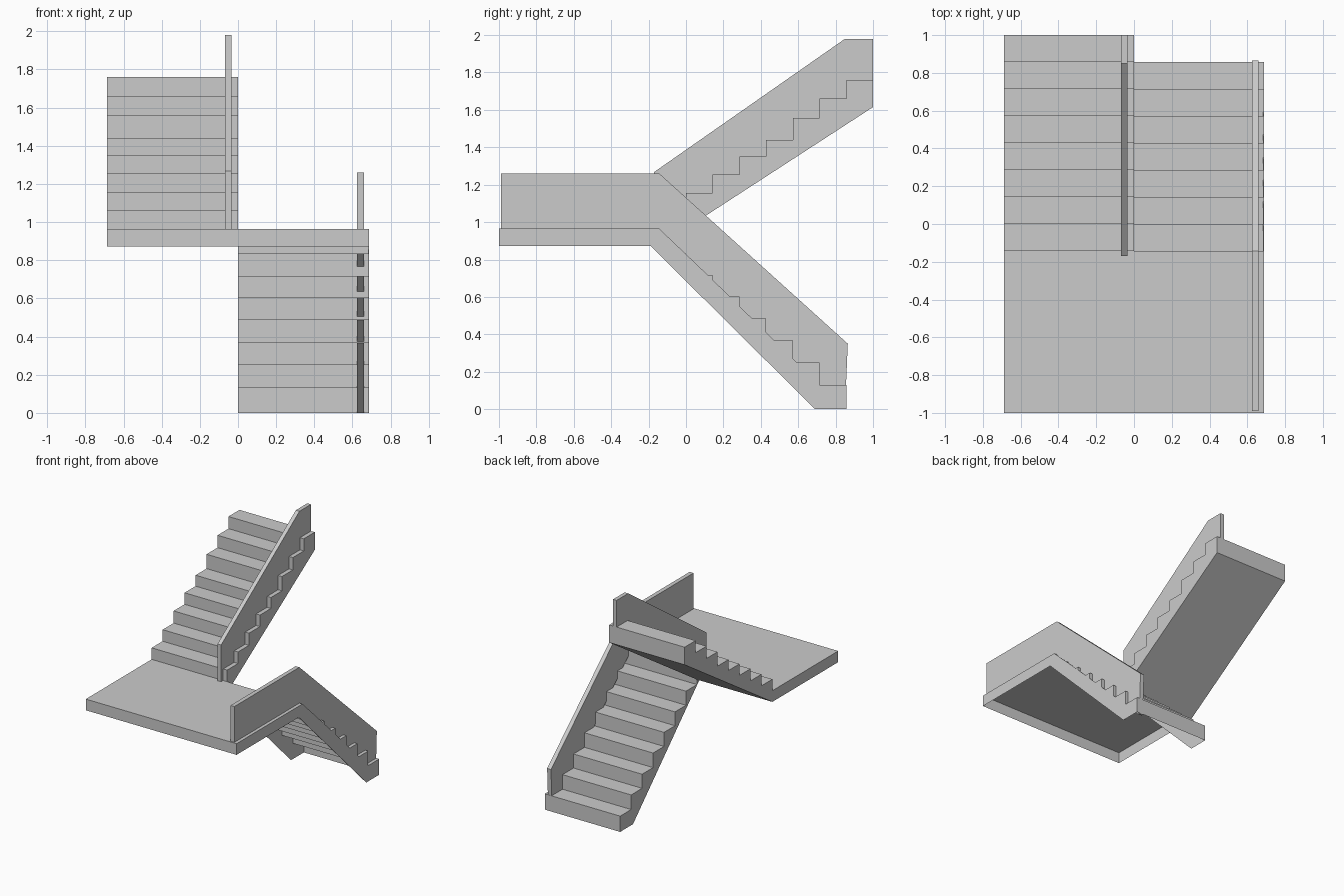
import bpy, bmesh

if "Cube" in bpy.data.objects:
    bpy.data.objects.remove(bpy.data.objects["Cube"])

def prism(name, profile, x0, x1, skip=()):
    """Extrude a (y, z) profile along x; skip lists profile edges left open."""
    bm = bmesh.new()
    a = [bm.verts.new((x0, y, z)) for y, z in profile]
    b = [bm.verts.new((x1, y, z)) for y, z in profile]
    n = len(profile)
    bm.faces.new(a)
    bm.faces.new(b[::-1])
    gaps = []
    for i in range(n):
        j = (i + 1) % n
        f = bm.faces.new((a[i], b[i], b[j], a[j]))
        if i in skip or i - n in skip:
            gaps.append(f)
    bmesh.ops.recalc_face_normals(bm, faces=bm.faces[:])
    bmesh.ops.delete(bm, geom=gaps, context='FACES_ONLY')
    mesh = bpy.data.meshes.new(name)
    bm.to_mesh(mesh)
    bm.free()
    ob = bpy.data.objects.new(name, mesh)
    bpy.context.collection.objects.link(ob)
    return ob

W = 0.687           # flight width
RUN = 1 / 7         # tread depth
Y0 = -RUN           # back edge of landing
TOP, LOW = 0.965, 0.873

# landing slab, open underneath and towards the flights
prism("landing", [(Y0, LOW), (Y0, TOP), (-1, TOP), (-1, LOW)], -W, W, skip=(0, 3))

# lower flight: stepped shell with side stringers and open underside
rises = [0, 0.13, 0.25, 0.366, 0.486, 0.602, 0.716, 0.832, TOP]
steps = []
for i in range(7):
    y = 6 * RUN - i * RUN
    steps += [(y, rises[i]), (y, rises[i + 1])]
steps += [(Y0, rises[7]), (Y0, TOP)]
prism("lower_flight", steps + [(-0.19, LOW), (0.69, 0)], 0, W, skip=(-1, -2, -3))

# outer stringer strip filling the inner corners of the steps
prism("lower_stringer", [(Y0, TOP), (0.12, 0.714), (0.59, 0.252), (0.72, 0.125),
                         (0.72, 0), (0.69, 0), (-0.19, LOW)], W - 0.004, W)

# upper flight with closed sloping soffit
rises = [TOP, 1.06, 1.155, 1.255, 1.35, 1.44, 1.558, 1.66, 1.76]
steps = []
for i in range(8):
    y = Y0 + i * RUN
    steps += [(y, rises[i]), (y, rises[i + 1])]
prism("upper_flight", steps + [(1, 1.76), (1, 1.615), (Y0, LOW)], -W, 0, skip=(-1,))

# solid balustrades
prism("lower_balustrade", [(-0.99, 1.26), (Y0, 1.26), (0.865, 0.35), (0.85, 0),
                           (0.835, 0), (Y0, 0.9), (Y0, 0.962), (-0.99, 0.962)], 0.625, 0.66)
prism("upper_balustrade", [(-0.17, 0.963), (-0.17, 1.268), (0.85, 1.98), (1, 1.98),
                           (1, 1.7), (0.0, 1.0)], -0.068, -0.035)
